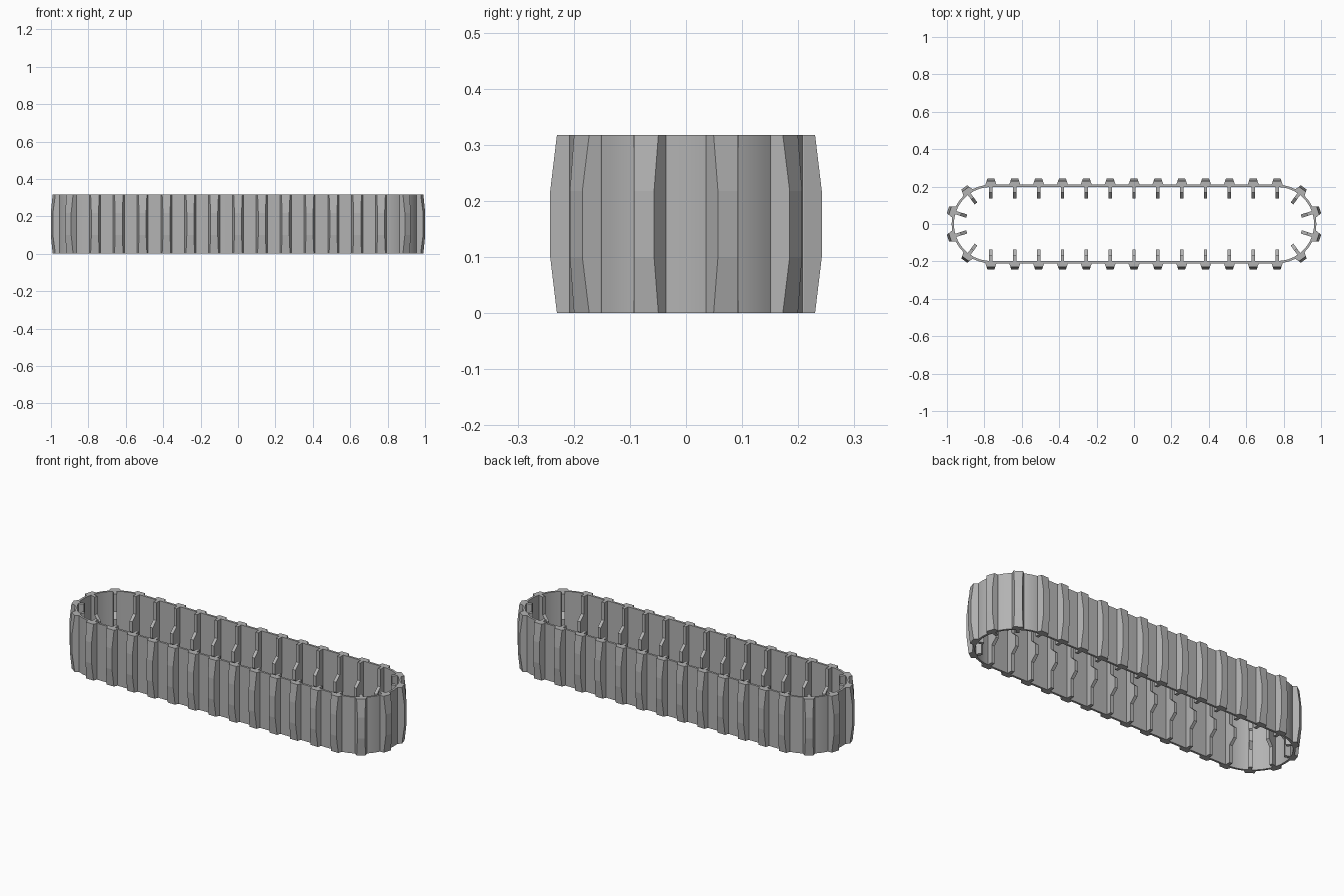
import bpy, bmesh
from math import sin, cos, pi, radians
from mathutils import Matrix, Vector

cube = bpy.data.objects.get("Cube")
if cube:
    bpy.data.objects.remove(cube, do_unlink=True)

HEIGHT = 0.318         # width of the track, standing on its edge
END = 0.765            # centre of each rounded end
R_OUT, R_IN = 0.21, 0.198
LOW, HIGH = 0.1, 0.218
STEPS = 20             # segments per rounded end

rubber = bpy.data.materials.new("track grey")
rubber.use_nodes = True
grey = (0.45, 0.45, 0.45, 1)
rubber.diffuse_color = grey
rubber.node_tree.nodes["Principled BSDF"].inputs["Base Color"].default_value = grey


def finish(name, bm, smooth=False):
    bmesh.ops.recalc_face_normals(bm, faces=bm.faces)
    mesh = bpy.data.meshes.new(name)
    bm.to_mesh(mesh)
    bm.free()
    mesh.materials.append(rubber)
    obj = bpy.data.objects.new(name, mesh)
    bpy.context.collection.objects.link(obj)
    if smooth:
        bpy.ops.object.select_all(action='DESELECT')
        obj.select_set(True)
        bpy.context.view_layer.objects.active = obj
        bpy.ops.object.shade_smooth_by_angle(angle=radians(30))
    return obj


def loft(bm, rings, closed=False):
    """Join rings of points with quads; cap the ends unless closed."""
    loops = [[bm.verts.new(p) for p in ring] for ring in rings]
    n = len(loops[0])
    pairs = list(zip(loops, loops[1:]))
    if closed:
        pairs.append((loops[-1], loops[0]))
    else:
        bm.faces.new(loops[0])
        bm.faces.new(loops[-1])
    for a, b in pairs:
        for i in range(n):
            j = (i + 1) % n
            bm.faces.new((a[i], a[j], b[j], b[i]))


# Belt: a thin rectangular section swept round the stadium path
bm = bmesh.new()
sections = []
for side, start in ((1, -pi / 2), (-1, pi / 2)):
    for k in range(STEPS + 1):
        a = start + pi * k / STEPS
        sections.append([(side * END + r * cos(a), r * sin(a), z)
                         for r, z in ((R_OUT, 0), (R_OUT, HEIGHT), (R_IN, HEIGHT), (R_IN, 0))])
loft(bm, sections, closed=True)
finish("belt", bm, smooth=True)

# Link positions: local x points outward, local y runs along the belt
links = []
for side in (1, -1):
    for i in range(13):
        links.append((-END + i * END / 6, side * pi / 2))
    for deg in (-54, -18, 18, 54):
        links.append((side * END, radians(deg) + (0 if side > 0 else pi)))


def tread_ring(z, top):
    """Tapered tread section, with sides of constant slope."""
    base = R_OUT - 0.006
    half = 0.03 - (top - R_OUT) * 0.35
    return [Vector(p) for p in ((base, -0.03, z), (R_OUT, -0.03, z), (top, -half, z),
                                (top, half, z), (R_OUT, 0.03, z), (base, 0.03, z))]


treads = [tread_ring(0, 0.23), tread_ring(LOW, 0.242),
          tread_ring(HIGH, 0.242), tread_ring(HEIGHT, 0.23)]

# Guide tooth: full height rib with a raised middle
rib, tip, root = 0.168, 0.136, R_IN + 0.004
outline = [(root, 0), (rib, 0), (rib, LOW), (tip, LOW + 0.03),
           (tip, HIGH - 0.03), (rib, HIGH), (rib, HEIGHT), (root, HEIGHT)]
tooth = [[Vector((r, t, z)) for r, z in outline] for t in (-0.009, 0.009)]

for name, rings in (("outer_treads", treads), ("guide_teeth", tooth)):
    bm = bmesh.new()
    for x, angle in links:
        place = Matrix.Translation((x, 0, 0)) @ Matrix.Rotation(angle, 4, 'Z')
        loft(bm, [[place @ p for p in ring] for ring in rings])
    finish(name, bm)
